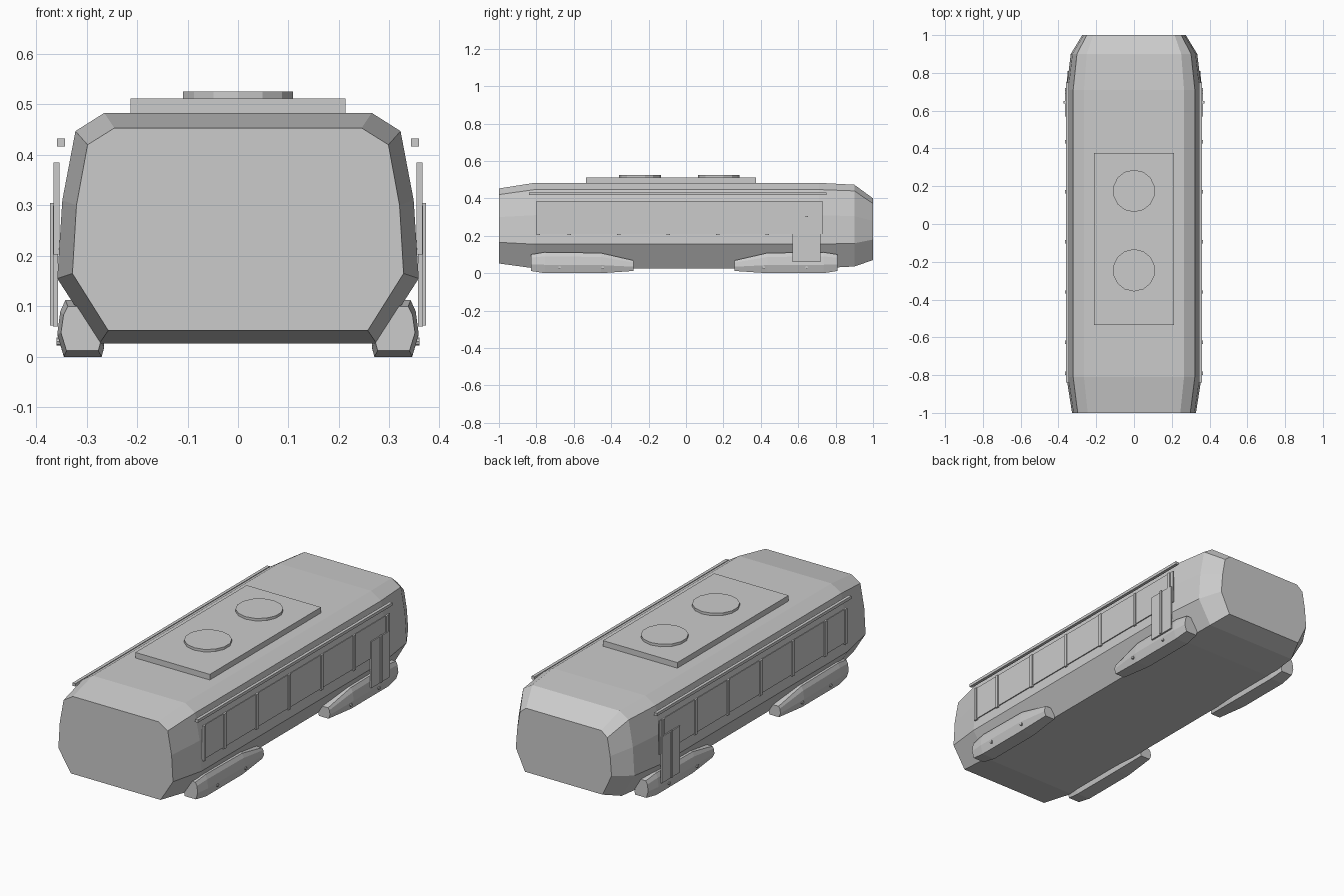
import bpy
import bmesh
import math

cube = bpy.data.objects.get("Cube")
if cube:
    bpy.data.objects.remove(cube, do_unlink=True)

# Single painted finish
grey = bpy.data.materials.new("plain grey")
grey.use_nodes = True
colour = (0.6, 0.6, 0.6, 1)
grey.diffuse_color = colour
grey.node_tree.nodes["Principled BSDF"].inputs["Base Color"].default_value = colour


def finish(name, bm):
    bmesh.ops.recalc_face_normals(bm, faces=bm.faces)
    mesh = bpy.data.meshes.new(name)
    bm.to_mesh(mesh)
    bm.free()
    mesh.materials.append(grey)
    obj = bpy.data.objects.new(name, mesh)
    bpy.context.collection.objects.link(obj)
    return obj


def loft(name, sections):
    """Skin closed loops of (x, z) points placed along y."""
    bm = bmesh.new()
    rings = [[bm.verts.new((x, y, z)) for x, z in pts] for y, pts in sections]
    n = len(rings[0])
    for a, b in zip(rings, rings[1:]):
        for i in range(n):
            j = (i + 1) % n
            bm.faces.new((a[i], a[j], b[j], b[i]))
    bm.faces.new(rings[0])
    bm.faces.new(rings[-1])
    return finish(name, bm)


def box(name, x, y, z):
    bm = bmesh.new()
    bmesh.ops.create_cube(bm, size=1)
    for v in bm.verts:
        for i, (lo, hi) in enumerate((x, y, z)):
            v.co[i] = lo if v.co[i] < 0 else hi
    return finish(name, bm)


def cylinder(name, radius, depth, sides, location, turn=(0, 0, 0)):
    bm = bmesh.new()
    bmesh.ops.create_cone(bm, cap_ends=True, segments=sides, radius1=radius,
                          radius2=radius, depth=depth)
    obj = finish(name, bm)
    obj.location = location
    obj.rotation_euler = turn
    return obj


def both(half):
    return half + [(-x, z) for x, z in reversed(half)]


# Faceted body with tapered ends
full = [(.265, .483), (.322, .447), (.348, .31), (.358, .155), (.275, .026)]
nose = [(.245, .453), (.298, .42), (.32, .3), (.328, .165), (.257, .052)]
shoulder = [(.25, .473), (.302, .44), (.326, .305), (.335, .16), (.262, .036)]
tail = [(.215, .4), (.25, .372), (.266, .28), (.274, .18), (.222, .07)]
loft("body", [(-1, both(nose)), (-.81, both(full)), (.71, both(full)),
              (.9, both(shoulder)), (1, both(tail))])

# Roof unit and its two round vents
box("roof_unit", (-.213, .213), (-.535, .375), (.47, .512))
for label, y in (("front", -.245), ("rear", .175)):
    cylinder(label + "_roof_vent", .112, .023, 14, (0, y, .5135))

# Cross-section of a wheel pod
pod = [(.27, 0), (.345, 0), (.358, .045), (.352, .09), (.342, .112),
       (.3, .112), (.272, .07), (.265, .02)]


def pod_ring(side, scale_x, low, high):
    """Squeeze the pod section towards its middle and into a height range."""
    return [(side * (.312 + (x - .312) * scale_x), low + z / .112 * (high - low))
            for x, z in pod]


for side, label in ((1, "left"), (-1, "right")):
    # Wheel pods, the rear pair reversed, with small hub pins
    for end, middle, flip in (("front", -.555, 1), ("rear", .535, -1)):
        rings = [(-.275, .84, .012, .1), (-.2, 1, 0, .112),
                 (.1, 1, 0, .108), (.275, .72, .012, .068)]
        loft(f"{label}_{end}_wheel_pod",
             [(middle + flip * y, pod_ring(side, s, low, high))
              for y, s, low, high in rings])
        for offset in (-.12, .11):
            cylinder(f"{label}_{end}_hub", .008, .02, 8,
                     (side * .35, middle + offset, .03), (0, math.pi / 2, 0))

    def side_box(name, x, y, z):
        xs = sorted((side * x[0], side * x[1]))
        box(f"{label}_{name}", xs, y, z)

    # Window strip and its uprights
    side_box("window_strip", (.354, .36), (-.8, .73), (.21, .385))
    for y in (-.79, -.625, -.36, -.095, .17, .435, .7):
        side_box("window_upright", (.355, .365), (y - .009, y + .009), (.203, .385))

    # Door panel with its centre bar
    side_box("door", (.357, .366), (.57, .72), (.06, .3))
    side_box("door_bar", (.364, .372), (.639, .651), (.062, .305))

    # Rail above the windows
    side_box("upper_rail", (.343, .359), (-.84, .75), (.417, .432))
